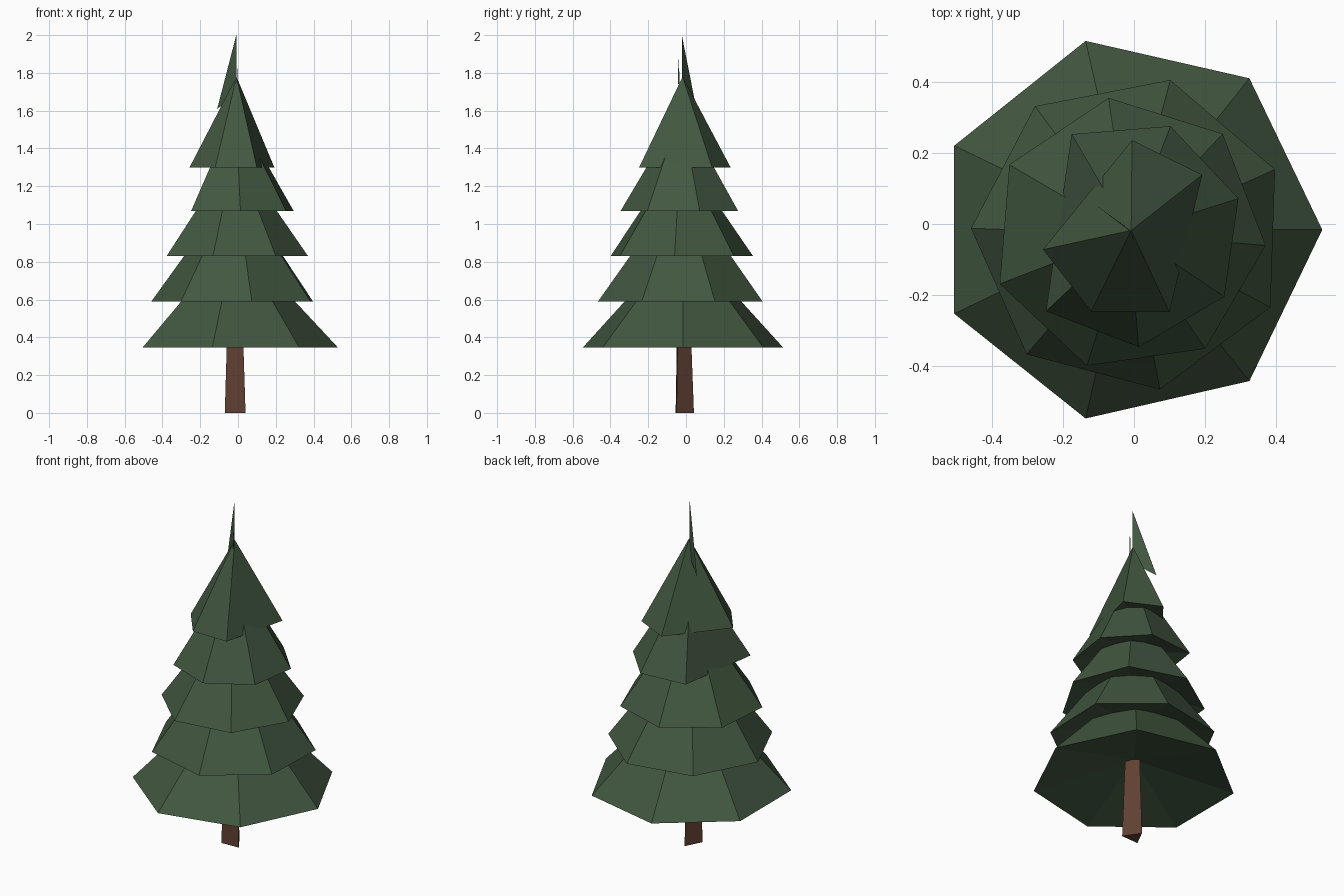
import bpy, bmesh
from math import cos, sin, radians

cube = bpy.data.objects.get("Cube")
if cube:
    bpy.data.objects.remove(cube, do_unlink=True)


def material(name, rgb):
    mat = bpy.data.materials.new(name)
    mat.use_nodes = True
    mat.diffuse_color = (*rgb, 1)
    mat.node_tree.nodes["Principled BSDF"].inputs["Base Color"].default_value = (*rgb, 1)
    return mat


green = material("needle_green", (0.054, 0.096, 0.051))
brown = material("bark_brown", (0.117, 0.052, 0.033))


def finish(bm, name, mat, solid=True):
    if solid:
        bmesh.ops.recalc_face_normals(bm, faces=bm.faces)
    mesh = bpy.data.meshes.new(name)
    bm.to_mesh(mesh)
    bm.free()
    mesh.materials.append(mat)
    obj = bpy.data.objects.new(name, mesh)
    bpy.context.collection.objects.link(obj)
    return obj


SIDES = 7


def tier(name, centre, z, radius, top, turn, missing=()):
    """Seven-sided cone with a hollowed underside; missing corners are cut off."""
    bm = bmesh.new()
    cx, cy = centre
    ring = []
    for i in range(SIDES):
        if i not in missing:
            a = radians(turn + 360 * i / SIDES)
            ring.append(bm.verts.new((cx + radius * cos(a), cy + radius * sin(a), z)))
    apex = bm.verts.new((cx, cy, top))
    hollow = bm.verts.new((cx, cy, z + 0.23 * radius))
    for a, b in zip(ring, ring[1:] + ring[:1]):
        bm.faces.new((a, b, apex))
        bm.faces.new((b, a, hollow))
    return finish(bm, name, green)


# Branch tiers, bottom to top
tier("branch_tier_bottom", (-0.015, -0.016), 0.345, 0.545, 0.93, 0)
tier("branch_tier_lower", (-0.012, -0.027), 0.59, 0.447, 1.21, 23.8)
tier("branch_tier_middle", (-0.016, -0.029), 0.83, 0.388, 1.39, 46.8)
tier("branch_tier_upper", (-0.013, -0.025), 1.07, 0.322, 1.61, 17.5, missing=(3,))
tier("branch_tier_top", (-0.008, -0.018), 1.3, 0.254, 1.78, 38, missing=(2, 6))

# Thin upright blade and sliver at the tip
bm = bmesh.new()
foot = bm.verts.new((-0.007, -0.019, 1.68))
tip = bm.verts.new((-0.009, -0.022, 2.0))
low = bm.verts.new((-0.11, 0.055, 1.61))
bm.faces.new((foot, low, tip))
sliver = [bm.verts.new(p) for p in ((-0.006, -0.04, 1.91), (-0.004, -0.033, 1.74), (-0.002, -0.042, 1.74))]
bm.faces.new(sliver)
finish(bm, "tip_blade", green, solid=False)

# Tapered three-sided trunk
bm = bmesh.new()
corners = [(0.04, -0.05), (-0.07, -0.055), (-0.02, 0.042)]
base = [bm.verts.new((x, y, 0)) for x, y in corners]
head = [bm.verts.new((-0.017 + (x + 0.017) * 0.72, -0.025 + (y + 0.025) * 0.72, 0.5))
        for x, y in corners]
bm.faces.new(base)
bm.faces.new(head)
for i in range(3):
    j = (i + 1) % 3
    bm.faces.new((base[i], base[j], head[j], head[i]))
finish(bm, "trunk", brown)
